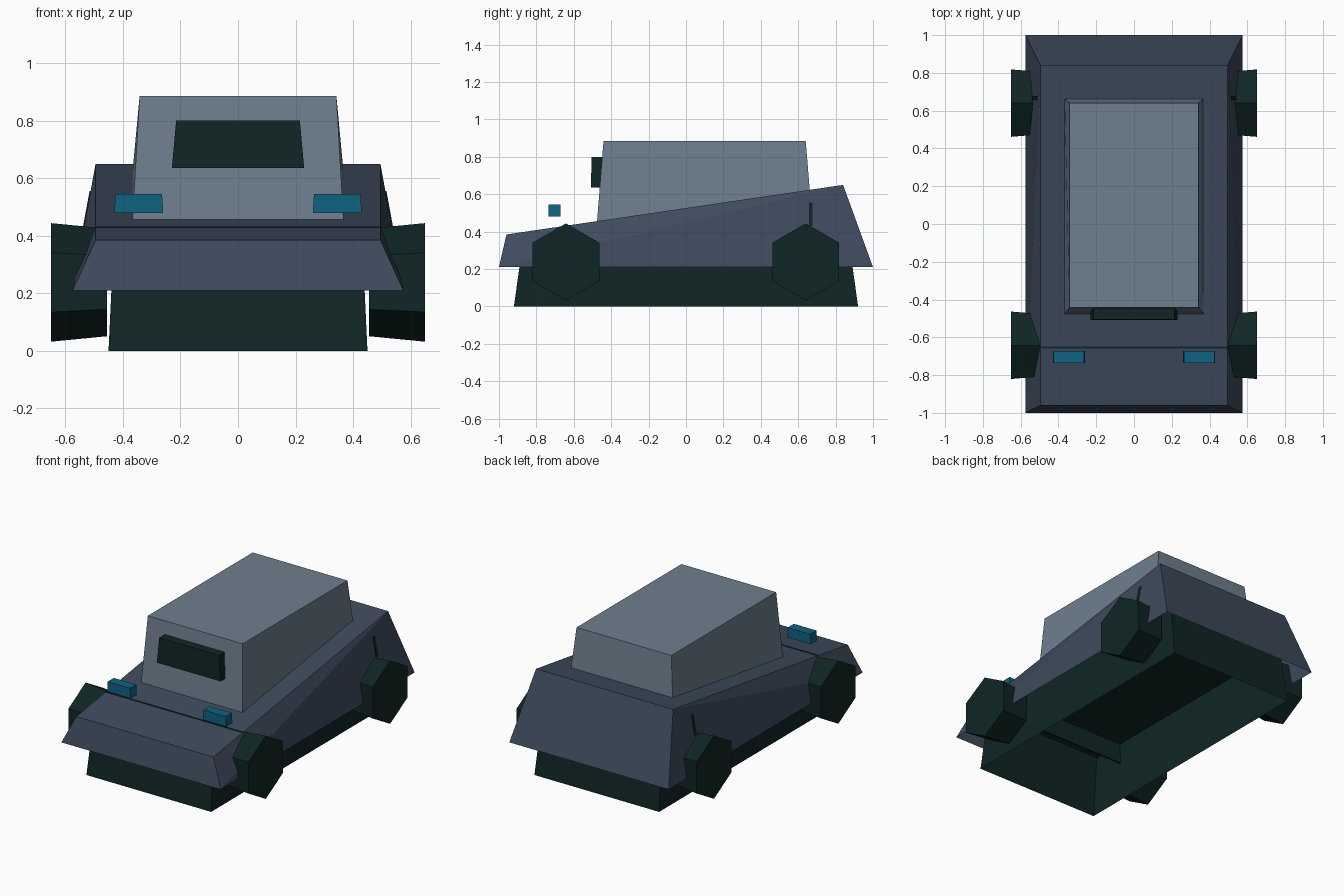
import bpy, bmesh, math

if "Cube" in bpy.data.objects:
    bpy.data.objects.remove(bpy.data.objects["Cube"])


def srgb(c):
    return c / 12.92 if c <= 0.04045 else ((c + 0.055) / 1.055) ** 2.4


def material(name, r, g, b):
    m = bpy.data.materials.new(name)
    m.diffuse_color = (srgb(r / 255), srgb(g / 255), srgb(b / 255), 1)
    m.use_nodes = True
    m.node_tree.nodes["Principled BSDF"].inputs["Base Color"].default_value = m.diffuse_color
    return m


BLUE = material("slate blue", 62, 74, 92)
GREY = material("light slate grey", 110, 126, 142)
DARK = material("dark green black", 15, 37, 36)
TEAL = material("teal blue", 16, 98, 130)


def quad(hx, y0, y1, z0, z1, cx=0):
    """Four-point ring; z0 is the front height, z1 the back height."""
    return [(cx - hx, y0, z0), (cx + hx, y0, z0), (cx + hx, y1, z1), (cx - hx, y1, z1)]


def loft(name, low, high, mat, cap_low=True, triangulate=False):
    """Skin two rings into a flat-faced solid, optionally open below."""
    bm = bmesh.new()
    a = [bm.verts.new(p) for p in low]
    b = [bm.verts.new(p) for p in high]
    n = len(a)
    for i in range(n):
        j = (i + 1) % n
        bm.faces.new((a[i], a[j], b[j], b[i]))
    bm.faces.new(b)
    if cap_low:
        bm.faces.new(a[::-1])
    bmesh.ops.recalc_face_normals(bm, faces=bm.faces)
    if triangulate:
        bmesh.ops.triangulate(bm, faces=bm.faces[:], quad_method='SHORT_EDGE')
    me = bpy.data.meshes.new(name)
    bm.to_mesh(me)
    bm.free()
    me.materials.append(mat)
    ob = bpy.data.objects.new(name, me)
    bpy.context.collection.objects.link(ob)
    return ob


def deck(y):
    """Height of the sloping body top."""
    return 0.385 + (y + 0.96) * 0.265 / 1.8


# wedge body shell, open underneath
loft("body", quad(0.575, -1, 1, 0.21, 0.21),
     quad(0.495, -0.96, 0.84, 0.385, 0.65), BLUE, cap_low=False, triangulate=True)

# hollow chassis tub, open underneath
loft("chassis", quad(0.45, -0.92, 0.92, 0, 0),
     quad(0.432, -0.867, 0.867, 0.38, 0.38), DARK, cap_low=False)

# cabin standing on the sloping deck
loft("cabin", quad(0.367, -0.476, 0.662, deck(-0.476) - 0.005, deck(0.662) - 0.005),
     quad(0.342, -0.441, 0.64, 0.885, 0.885), GREY)

# windscreen block
loft("windscreen", quad(0.23, -0.508, -0.45, 0.635, 0.635),
     quad(0.215, -0.505, -0.44, 0.80, 0.80), DARK)

# headlights
for side, s in (("left", -1), ("right", 1)):
    loft(side + "_headlight", quad(0.085, -0.735, -0.672, 0.48, 0.48, s * 0.345),
         quad(0.081, -0.735, -0.672, 0.545, 0.545, s * 0.345), TEAL)


# six-sided tapered wheels
def wheel_ring(x, y, r):
    return [(x, y + r * math.sin(k * math.pi / 3), 0.238 + r * math.cos(k * math.pi / 3))
            for k in range(6)]


for end, y in (("front", -0.642), ("rear", 0.64)):
    for side, s in (("left", -1), ("right", 1)):
        loft(f"{end}_{side}_wheel", wheel_ring(s * 0.455, y, 0.187),
             wheel_ring(s * 0.65, y, 0.206), DARK)

# axle plates that just break through the body skin
loft("front_axle_plate", quad(0.495, -0.66, -0.648, 0.25, 0.25),
     quad(0.495, -0.66, -0.648, 0.432, 0.432), DARK)
loft("rear_axle_plate", quad(0.539, 0.657, 0.677, 0.43, 0.43),
     quad(0.516, 0.657, 0.677, 0.555, 0.555), DARK)
